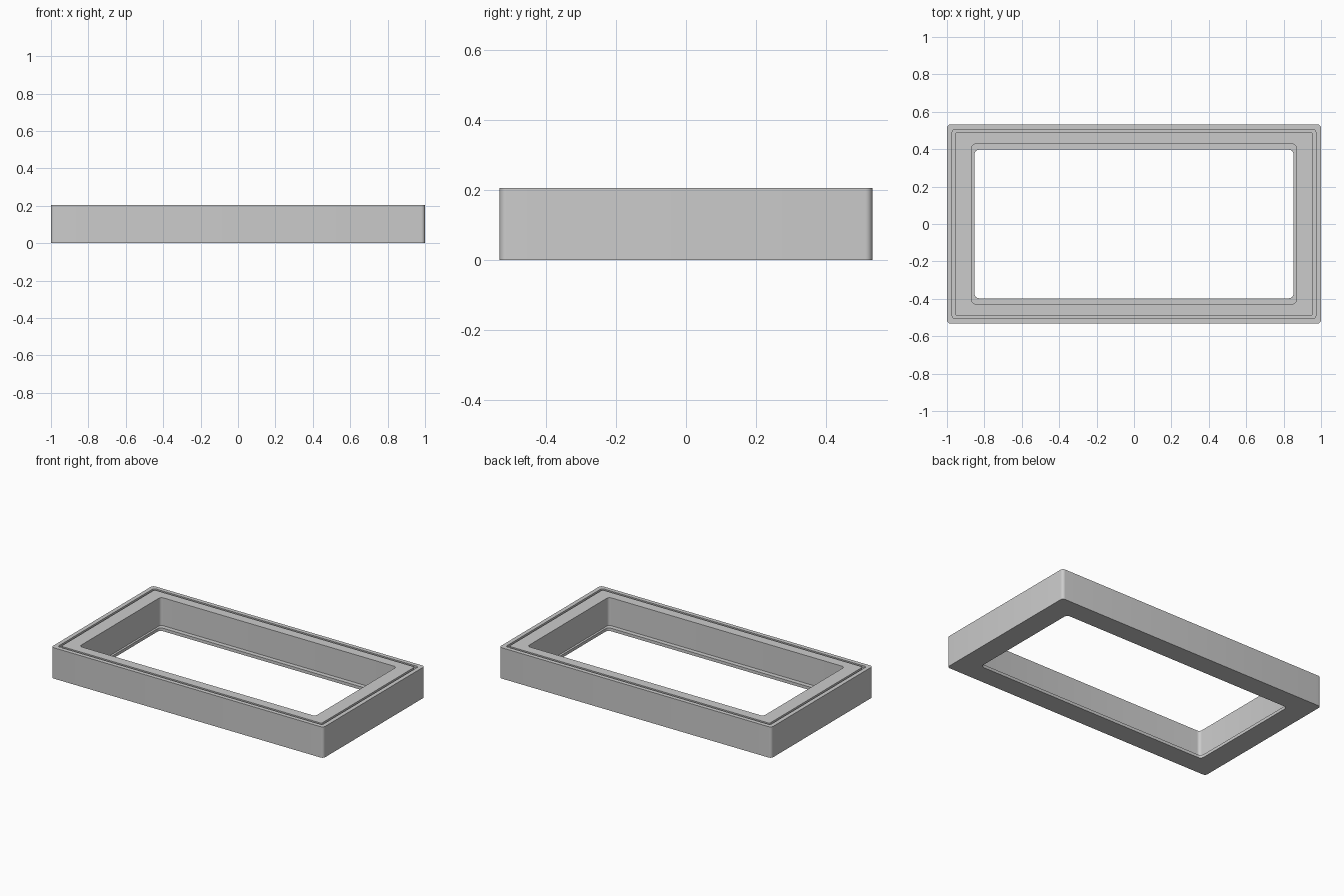
import bpy, bmesh
from math import cos, sin, pi, radians

cube = bpy.data.objects.get("Cube")
if cube:
    bpy.data.objects.remove(cube, do_unlink=True)

HX, HY, HEIGHT = 1.0, 0.533, 0.205
CORNER_STEPS = 6


def rounded_ring(bm, hx, hy, radius, z):
    """One loop of vertices around a rounded rectangle."""
    ring = []
    corners = [(1, 1), (-1, 1), (-1, -1), (1, -1)]
    for quarter, (sx, sy) in enumerate(corners):
        for i in range(CORNER_STEPS + 1):
            a = (quarter + i / CORNER_STEPS) * pi / 2
            ring.append(bm.verts.new((sx * (hx - radius) + radius * cos(a),
                                      sy * (hy - radius) + radius * sin(a), z)))
    return ring


def inset(d, radius, z):
    return (HX - d, HY - d, radius, z)


# Cross-section, from the outer base up, over the groove and down the opening
groove_floor = HEIGHT - 0.014
ledge = 0.02
section = [
    inset(0, 0.02, 0),
    inset(0, 0.02, HEIGHT),
    inset(0.028, 0.014, HEIGHT),
    inset(0.028, 0.014, groove_floor),
    inset(0.043, 0.012, groove_floor),
    inset(0.043, 0.012, HEIGHT),
    (0.867, 0.427, 0.02, HEIGHT),
    (0.867, 0.427, 0.02, ledge),
    (0.853, 0.397, 0.025, ledge),
    (0.853, 0.397, 0.025, 0),
]

bm = bmesh.new()
rings = [rounded_ring(bm, *ring) for ring in section]
for k, low in enumerate(rings):
    high = rings[(k + 1) % len(rings)]
    for i in range(len(low)):
        j = (i + 1) % len(low)
        bm.faces.new((low[i], low[j], high[j], high[i]))
bmesh.ops.recalc_face_normals(bm, faces=bm.faces)

mesh = bpy.data.meshes.new("frame")
bm.to_mesh(mesh)
bm.free()
frame = bpy.data.objects.new("frame", mesh)
bpy.context.collection.objects.link(frame)

# Plain grey finish
grey = bpy.data.materials.new("light grey")
grey.use_nodes = True
colour = (0.6, 0.6, 0.6, 1)
grey.diffuse_color = colour
grey.node_tree.nodes["Principled BSDF"].inputs["Base Color"].default_value = colour
mesh.materials.append(grey)

# Smooth corners, sharp rims
bpy.ops.object.select_all(action="DESELECT")
frame.select_set(True)
bpy.context.view_layer.objects.active = frame
bpy.ops.object.shade_smooth_by_angle(angle=radians(30))
